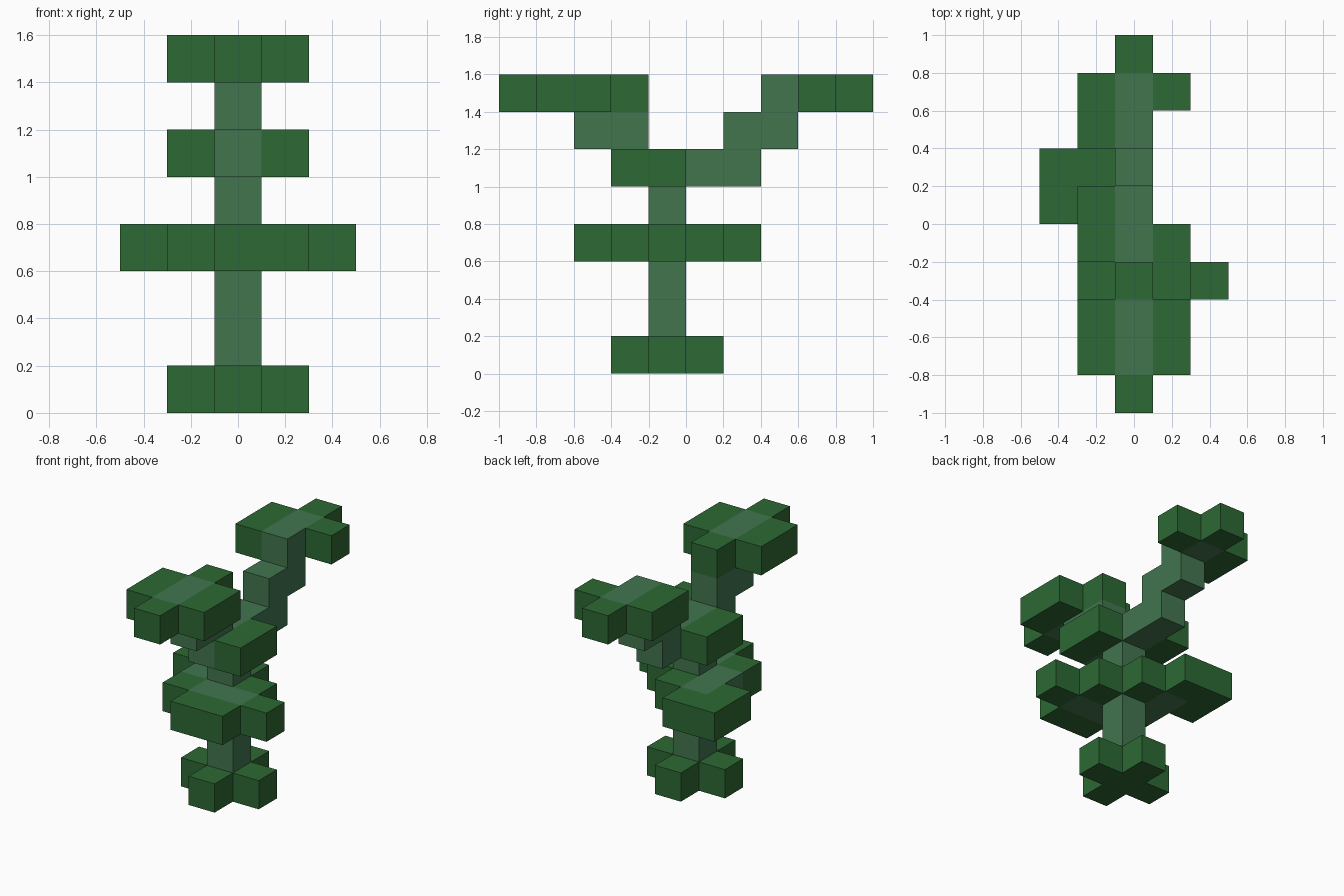
import bpy, bmesh
from mathutils import Vector

if "Cube" in bpy.data.objects:
    bpy.data.objects.remove(bpy.data.objects["Cube"])

S = 0.2  # block size


def flat_material(name, rgb):
    m = bpy.data.materials.new(name)
    m.diffuse_color = (*rgb, 1)
    m.use_nodes = True
    m.node_tree.nodes["Principled BSDF"].inputs["Base Color"].default_value = m.diffuse_color
    return m


leaf = flat_material("leaf green", (0.026, 0.138, 0.033))
wood = flat_material("stem green", (0.054, 0.178, 0.078))


def row(x, y0, y1, z):
    """Blocks running along y, from y0 to y1 inclusive."""
    return [(x, y, z) for y in range(y0, y1 + 1)]


# Each part: material and the grid blocks it fills
parts = {
    "stem": (wood, [(0, -1, z) for z in (1, 2, 3, 4)]),
    "middle_twigs": (wood, [(0, -2, 3), (1, -2, 3)] + row(-1, -1, 0, 3)),
    "fork": (wood, row(0, -2, 1, 5)),
    "front_branch": (wood, row(0, -3, -2, 6) + row(0, -4, -3, 7)),
    "back_branch": (wood, row(0, 1, 2, 6) + row(0, 2, 3, 7)),
    "base_leaves": (leaf, row(0, -2, 0, 0) + [(-1, -1, 0), (1, -1, 0)]),
    "middle_leaves": (leaf, [(0, -3, 3), (1, -3, 3), (2, -2, 3), (1, -1, 3),
                             (-1, -2, 3), (0, 0, 3), (-1, 1, 3)] + row(-2, 0, 1, 3)),
    "fork_leaves": (leaf, row(1, -2, -1, 5) + row(-1, -1, 0, 5)),
    "front_top_leaves": (leaf, [(0, -5, 7), (0, -2, 7)]
                         + row(-1, -4, -3, 7) + row(1, -4, -3, 7)),
    "back_top_leaves": (leaf, [(0, 4, 7), (1, 3, 7)] + row(-1, 2, 3, 7)),
}
filled = {c for _, cells in parts.values() for c in cells}


def build(name, mat, cells):
    """Block mesh holding only the faces that are not against another block."""
    bm = bmesh.new()
    for cell in cells:
        centre = Vector((cell[0], cell[1] + 0.5, cell[2] + 0.5)) * S
        for axis in range(3):
            for side in (-1, 1):
                n = [0, 0, 0]
                n[axis] = side
                if tuple(a + b for a, b in zip(cell, n)) in filled:
                    continue
                n = Vector(n) * S / 2
                u, v = Vector((0, 0, 0)), Vector((0, 0, 0))
                u[(axis + 1) % 3] = S / 2
                v[(axis + 2) % 3] = S / 2 * side
                bm.faces.new([bm.verts.new(centre + n + a * u + b * v)
                              for a, b in ((-1, -1), (1, -1), (1, 1), (-1, 1))])
    bmesh.ops.remove_doubles(bm, verts=bm.verts[:], dist=0.001)
    mesh = bpy.data.meshes.new(name)
    bm.to_mesh(mesh)
    bm.free()
    mesh.materials.append(mat)
    bpy.context.collection.objects.link(bpy.data.objects.new(name, mesh))


for part, (mat, cells) in parts.items():
    build(part, mat, cells)
